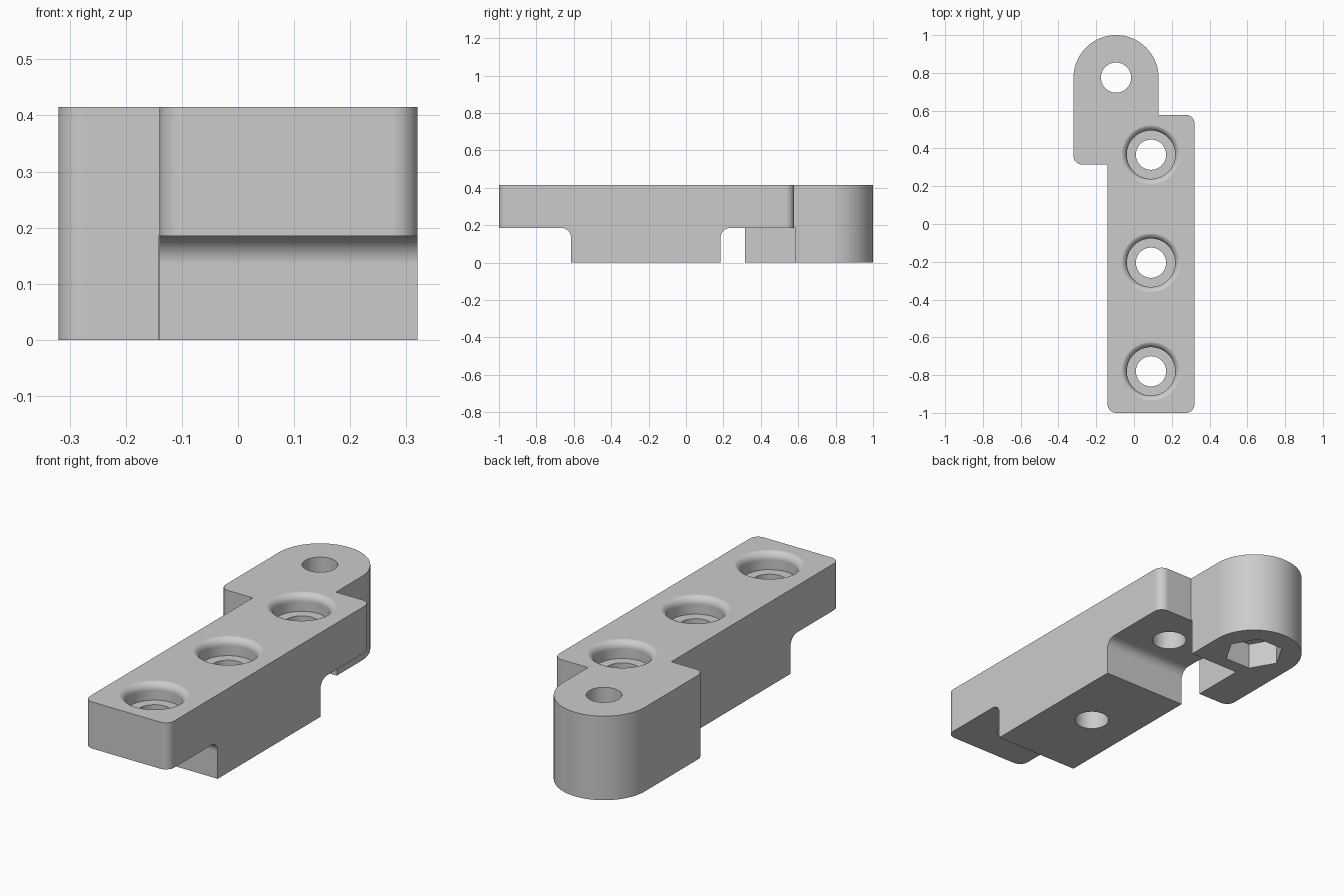
import bpy, bmesh
from math import sin, cos, pi, radians

cube = bpy.data.objects.get("Cube")
if cube:
    bpy.data.objects.remove(cube, do_unlink=True)

TOP, STEP = 0.415, 0.185
BAR_L, BAR_R = -0.14, 0.32
HOLE = 0.08
LUG_X, LUG_Y, LUG_R = -0.095, 0.775, 0.225

grey = bpy.data.materials.new("grey plastic")
grey.use_nodes = True
grey.diffuse_color = (0.6, 0.6, 0.6, 1)
grey.node_tree.nodes["Principled BSDF"].inputs["Base Color"].default_value = (0.6, 0.6, 0.6, 1)


def arc(cx, cy, r, start, end, n=8):
    """Points along an arc, angles in degrees."""
    angles = [radians(start + (end - start) * i / n) for i in range(n + 1)]
    return [(cx + r * cos(a), cy + r * sin(a)) for a in angles]


def finish(name, bm):
    bmesh.ops.recalc_face_normals(bm, faces=bm.faces)
    mesh = bpy.data.meshes.new(name)
    bm.to_mesh(mesh)
    bm.free()
    mesh.materials.append(grey)
    obj = bpy.data.objects.new(name, mesh)
    bpy.context.collection.objects.link(obj)
    return obj


def extrude(name, points, axis, low, high):
    """Extrude an outline: xy along z, or yz along x."""
    place = (lambda a, b: (a, b, low)) if axis == "z" else (lambda a, b: (low, a, b))
    bm = bmesh.new()
    face = bm.faces.new([bm.verts.new(place(a, b)) for a, b in points])
    ext = bmesh.ops.extrude_face_region(bm, geom=[face])
    shift = (0, 0, high - low) if axis == "z" else (high - low, 0, 0)
    bmesh.ops.translate(bm, vec=shift, verts=[v for v in ext["geom"] if isinstance(v, bmesh.types.BMVert)])
    return finish(name, bm)


def lathe(name, profile, x, y, sides=64):
    """Spin a radius/height profile about a vertical axis."""
    bm = bmesh.new()
    rings = [[bm.verts.new((x + r * cos(2 * pi * i / sides), y + r * sin(2 * pi * i / sides), z))
              for i in range(sides)] for r, z in profile]
    for a, b in zip(rings, rings[1:]):
        for i in range(sides):
            j = (i + 1) % sides
            bm.faces.new((a[i], a[j], b[j], b[i]))
    bm.faces.new(rings[0])
    bm.faces.new(rings[-1])
    return finish(name, bm)


# Bracket body: bar with a rounded lug, full height
c = 0.045
outline = (
    arc(BAR_L + c, -1 + c, c, 180, 270)
    + arc(BAR_R - c, -1 + c, c, 270, 360)
    + arc(BAR_R - c, 0.578 - c, c, 0, 90)
    + [(LUG_X + LUG_R, 0.578)]
    + arc(LUG_X, LUG_Y, LUG_R, 0, 180, 40)
    + arc(LUG_X - LUG_R + c, 0.315 + c, c, 180, 270)
    + [(BAR_L, 0.315)]
)
body = extrude("bracket_body", outline, "z", 0, TOP)

# Undercuts in front of and behind the middle block, with filleted roots
f = 0.05
front_cut = [(-1.1, -0.1), (-0.615, -0.1)] + arc(-0.615 - f, STEP - f, f, 0, 90) + [(-1.1, STEP)]
rear_cut = [(0.585, -0.1), (0.585, STEP)] + arc(0.185 + f, STEP - f, f, 90, 180) + [(0.185, -0.1)]
cutters = [
    extrude("front_undercut", front_cut, "x", BAR_L - 0.1, BAR_R + 0.1),
    extrude("rear_undercut", rear_cut, "x", BAR_L - 0.002, BAR_R + 0.1),
]

# Counterbored screw holes with rounded rims
bore, rim = 0.128, 0.037
screw = [(HOLE, -0.1), (HOLE, 0.33), (bore, 0.33)]
screw += arc(bore + rim, TOP - rim + 0.001, rim, 180, 90)
screw += [(bore + rim, TOP + 0.1)]
for y in (-0.78, -0.205, 0.367):
    cutters.append(lathe("screw_hole", screw, 0.09, y))

# Lug bolt hole with a hexagonal nut pocket below
cutters.append(lathe("bolt_hole", [(HOLE, -0.1), (HOLE, TOP + 0.1)], LUG_X, LUG_Y))
cutters.append(lathe("nut_pocket", [(0.14, -0.1), (0.14, 0.13)], LUG_X, LUG_Y, 6))

bpy.ops.object.select_all(action="DESELECT")
bpy.context.view_layer.objects.active = body
body.select_set(True)
for cutter in cutters:
    cutter.hide_render = True
    mod = body.modifiers.new("cut", "BOOLEAN")
    mod.operation = "DIFFERENCE"
    mod.solver = "EXACT"
    mod.object = cutter
    bpy.ops.object.modifier_apply(modifier=mod.name)
    bpy.data.objects.remove(cutter, do_unlink=True)

# Smooth the rounds, keep edges crisp and flats flat
bpy.ops.object.shade_smooth_by_angle(angle=radians(30))
weighted = body.modifiers.new("flat_faces", "WEIGHTED_NORMAL")
weighted.keep_sharp = True
